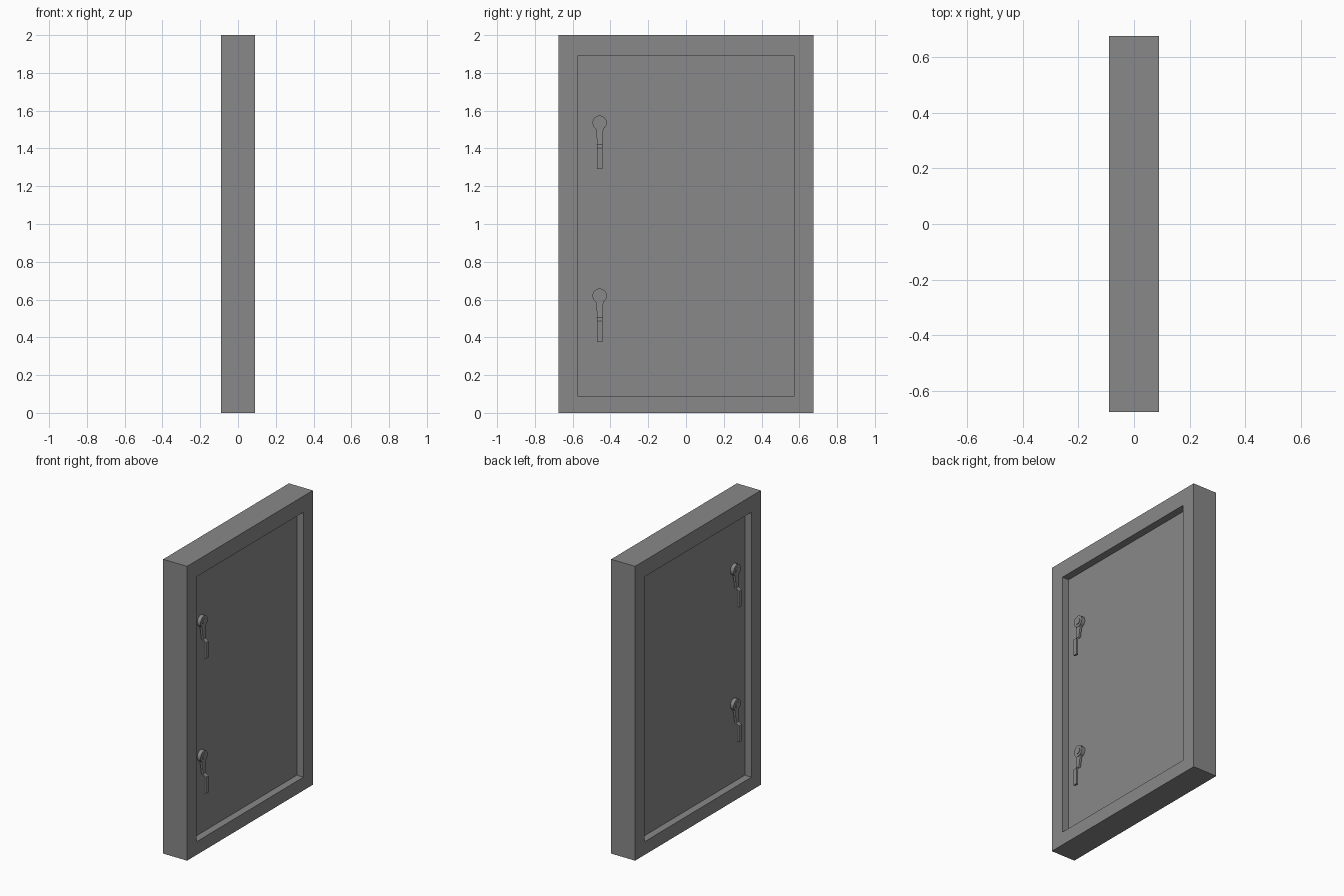
import bpy, bmesh, math
from mathutils import Matrix

cube = bpy.data.objects.get("Cube")
if cube:
    bpy.data.objects.remove(cube, do_unlink=True)

grey = bpy.data.materials.new("mid grey")
grey.use_nodes = True
COLOUR = (0.25, 0.25, 0.25, 1)
grey.diffuse_color = COLOUR
grey.node_tree.nodes["Principled BSDF"].inputs["Base Color"].default_value = COLOUR

HALF_X, HALF_Y, TOP = 0.09, 0.675, 2.0       # frame size
OPEN_Y, OPEN_LOW, OPEN_TOP = 0.574, 0.09, 1.89  # opening in the frame
PANEL_X = 0.04                               # half thickness of the panel
HANDLE_Y = -0.457


def finish(name, bm):
    bmesh.ops.recalc_face_normals(bm, faces=bm.faces)
    mesh = bpy.data.meshes.new(name)
    bm.to_mesh(mesh)
    bm.free()
    mesh.materials.append(grey)
    obj = bpy.data.objects.new(name, mesh)
    bpy.context.collection.objects.link(obj)
    return obj


def add_disc(bm, radius, x0, x1, y, z):
    place = Matrix.Translation(((x0 + x1) / 2, y, z)) @ Matrix.Rotation(math.pi / 2, 4, 'Y')
    bmesh.ops.create_cone(bm, cap_ends=True, segments=32, radius1=radius,
                          radius2=radius, depth=abs(x1 - x0), matrix=place)


def rectangle(bm, x, half_y, low, top):
    return [bm.verts.new((x, y, z)) for y, z in
            ((-half_y, low), (half_y, low), (half_y, top), (-half_y, top))]


# Frame: a rectangular ring with a through opening
bm = bmesh.new()
rings = [rectangle(bm, -HALF_X, HALF_Y, 0, TOP),
         rectangle(bm, HALF_X, HALF_Y, 0, TOP),
         rectangle(bm, HALF_X, OPEN_Y, OPEN_LOW, OPEN_TOP),
         rectangle(bm, -HALF_X, OPEN_Y, OPEN_LOW, OPEN_TOP)]
for i, ring in enumerate(rings):
    following = rings[(i + 1) % 4]
    for j in range(4):
        k = (j + 1) % 4
        bm.faces.new((ring[j], ring[k], following[k], following[j]))
finish("frame", bm)

# Door panel, set back from both sides of the frame
bm = bmesh.new()
bmesh.ops.create_cube(bm, size=1)
bmesh.ops.scale(bm, verts=bm.verts, vec=(2 * PANEL_X, 2 * OPEN_Y, OPEN_TOP - OPEN_LOW))
bmesh.ops.translate(bm, verts=bm.verts, vec=(0, 0, (OPEN_TOP + OPEN_LOW) / 2))
finish("door_panel", bm)

# Lever sections from hub to tip: drop, inner x, outer x, half width
LEVER = [(0.02, 0.046, 0.062, 0.021),
         (0.07, 0.05, 0.064, 0.016),
         (0.116, 0.054, 0.068, 0.014),
         (0.133, 0.074, 0.088, 0.014),
         (0.244, 0.074, 0.088, 0.014)]


def handle(name, side, z):
    bm = bmesh.new()
    # round hub with a shallow raised centre
    add_disc(bm, 0.038, side * PANEL_X, side * 0.065, HANDLE_Y, z)
    add_disc(bm, 0.02, side * 0.065, side * 0.069, HANDLE_Y, z)
    # cranked lever hanging from the hub
    loops = [[bm.verts.new((side * x, HANDLE_Y + s * half, z - drop))
              for x, s in ((inner, -1), (inner, 1), (outer, 1), (outer, -1))]
             for drop, inner, outer, half in LEVER]
    for a, b in zip(loops, loops[1:]):
        for j in range(4):
            k = (j + 1) % 4
            bm.faces.new((a[j], a[k], b[k], b[j]))
    bm.faces.new(loops[0])
    bm.faces.new(loops[-1])
    obj = finish(name, bm)
    bpy.context.view_layer.objects.active = obj
    obj.select_set(True)
    bpy.ops.object.shade_smooth_by_angle(angle=math.radians(30))
    obj.select_set(False)


for level, z in (("upper", 1.536), ("lower", 0.62)):
    for label, side in (("left", 1), ("right", -1)):
        handle(f"{level}_{label}_handle", side, z)
